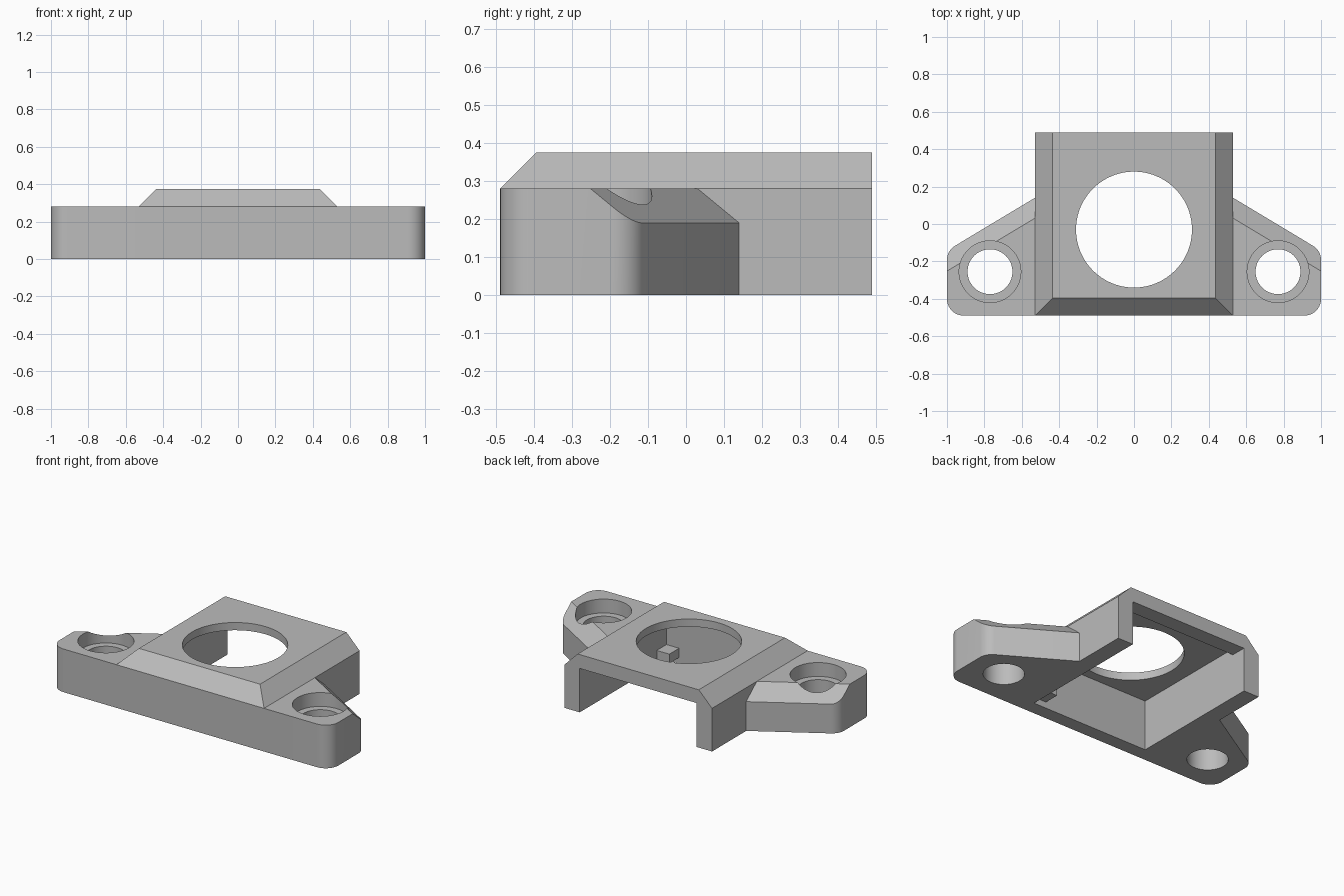
import bpy, bmesh, math
from mathutils import Vector

if "Cube" in bpy.data.objects:
    bpy.data.objects.remove(bpy.data.objects["Cube"], do_unlink=True)

grey = bpy.data.materials.new("plain_grey")
grey.use_nodes = True
grey.diffuse_color = (0.5, 0.5, 0.5, 1)
grey.node_tree.nodes["Principled BSDF"].inputs["Base Color"].default_value = (0.5, 0.5, 0.5, 1)


def make(name, bm):
    bmesh.ops.recalc_face_normals(bm, faces=bm.faces[:])
    mesh = bpy.data.meshes.new(name)
    bm.to_mesh(mesh)
    bm.free()
    mesh.materials.append(grey)
    obj = bpy.data.objects.new(name, mesh)
    bpy.context.collection.objects.link(obj)
    return obj


def loft(name, rings):
    """Solid through matching rings of points, capped at both ends."""
    bm = bmesh.new()
    loops = [[bm.verts.new(p) for p in ring] for ring in rings]
    n = len(loops[0])
    for low, high in zip(loops, loops[1:]):
        for i in range(n):
            j = (i + 1) % n
            bm.faces.new((low[i], low[j], high[j], high[i]))
    bm.faces.new(loops[0][::-1])
    bm.faces.new(loops[-1])
    return make(name, bm)


def rect(x0, x1, y0, y1, z):
    return [(x0, y0, z), (x1, y0, z), (x1, y1, z), (x0, y1, z)]


def box(name, x0, x1, y0, y1, z0, z1):
    return loft(name, [rect(x0, x1, y0, y1, z) for z in (z0, z1)])


def cylinder(name, x, y, r, z0, z1, n=64):
    turn = [math.tau * i / n for i in range(n)]
    return loft(name, [[(x + r * math.cos(a), y + r * math.sin(a), z) for a in turn]
                       for z in (z0, z1)])


def combine(target, tool, operation):
    """Boolean the tool into the target, then discard the tool."""
    mod = target.modifiers.new("bool", "BOOLEAN")
    mod.operation, mod.solver, mod.object = operation, "EXACT", tool
    graph = bpy.context.evaluated_depsgraph_get()
    mesh = bpy.data.meshes.new_from_object(target.evaluated_get(graph))
    target.modifiers.clear()
    target.data = mesh
    bpy.data.objects.remove(tool, do_unlink=True)


def arc(cx, cy, r, start, end, steps=10):
    angles = [math.radians(start + (end - start) * i / steps) for i in range(steps + 1)]
    return [(cx + r * math.cos(a), cy + r * math.sin(a)) for a in angles]


# Dimensions
HALF, FRONT, BACK, SHOULDER, TOP = 0.53, -0.49, 0.49, 0.28, 0.375
BEVEL = TOP - SHOULDER
EAR_X, EAR_Y = 0.77, -0.255


def ear(side):
    # Rounded outline with a slanting back edge
    r, slope = 0.09, math.radians(31)
    back_y = 0.14
    corner_y = back_y - (1 - HALF) * math.tan(slope)
    tangent = r * math.tan((math.pi / 2 - slope) / 2)
    inner = 0.47
    outline = [(inner, FRONT)]
    outline += arc(1 - r, FRONT + r, r, -90, 0)
    outline += arc(1 - r, corner_y - tangent, r, 0, 90 - math.degrees(slope))
    outline += [(inner, back_y + (HALF - inner) * math.tan(slope))]
    obj = loft("ear", [[(side * x, y, z) for x, y in outline] for z in (0, SHOULDER)])

    # Sloped cut along the top of the back edge
    bm = bmesh.new()
    bm.from_mesh(obj.data)
    outward = Vector((side * math.sin(slope), math.cos(slope), 1.04))
    cut = bmesh.ops.bisect_plane(bm, geom=bm.verts[:] + bm.edges[:] + bm.faces[:],
                                 plane_co=(side * HALF, back_y, 0.19),
                                 plane_no=outward, clear_outer=True)
    edges = [e for e in cut["geom_cut"] if isinstance(e, bmesh.types.BMEdge)]
    bmesh.ops.edgeloop_fill(bm, edges=edges)
    bmesh.ops.recalc_face_normals(bm, faces=bm.faces[:])
    bm.to_mesh(obj.data)
    bm.free()

    # Screw hole with counterbore
    combine(obj, cylinder("screw_hole", side * EAR_X, EAR_Y, 0.12, -0.1, 0.5), "DIFFERENCE")
    combine(obj, cylinder("counterbore", side * EAR_X, EAR_Y, 0.165, 0.19, 0.5), "DIFFERENCE")
    return obj


# Main housing, bevelled on the front and both sides
bracket = loft("mounting_bracket", [
    rect(-HALF, HALF, FRONT, BACK, 0),
    rect(-HALF, HALF, FRONT, BACK, SHOULDER),
    rect(-HALF + BEVEL, HALF - BEVEL, FRONT + BEVEL, BACK, TOP)])

for side in (-1, 1):
    combine(bracket, ear(side), "UNION")

# Hollow underside, open at the back below a shallow lip
combine(bracket, box("cavity", -0.42, 0.42, -0.4, 0.39, -0.1, 0.325), "DIFFERENCE")
combine(bracket, box("back_opening", -0.42, 0.42, 0.3, 0.6, -0.1, 0.285), "DIFFERENCE")

# Round window through the top
combine(bracket, cylinder("window", 0, -0.03, 0.31, 0.3, 0.5, 96), "DIFFERENCE")

# Small locating block in the inner front corner
combine(bracket, box("locating_block", 0.33, 0.45, -0.43, -0.3, 0.04, 0.1), "UNION")

bpy.ops.object.select_all(action="DESELECT")
bracket.select_set(True)
bpy.context.view_layer.objects.active = bracket
bpy.ops.object.shade_smooth_by_angle(angle=math.radians(30))
